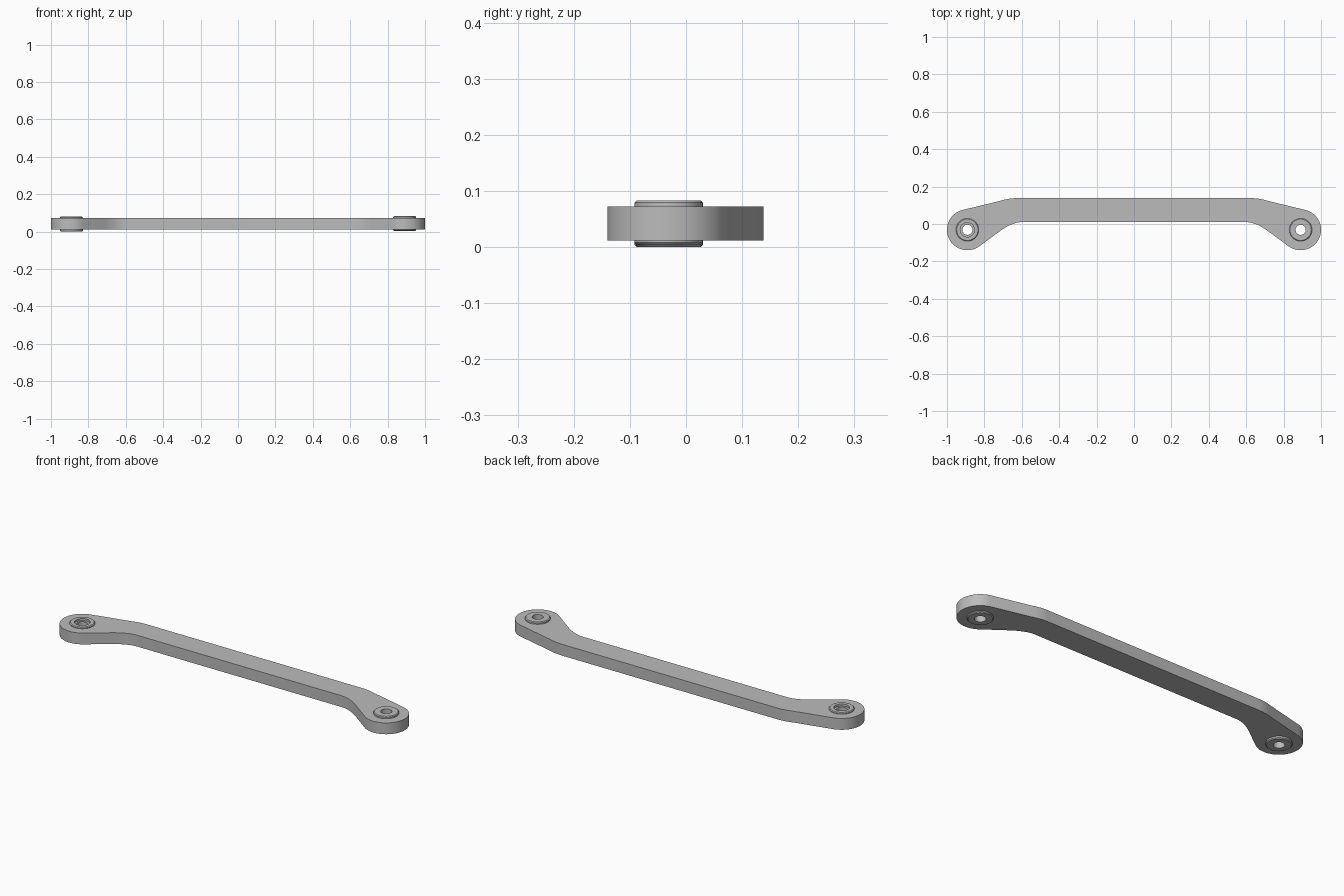
import bpy, bmesh, math
from mathutils import Vector
from mathutils.geometry import interpolate_bezier

if "Cube" in bpy.data.objects:
    bpy.data.objects.remove(bpy.data.objects["Cube"])

metal = bpy.data.materials.new("grey_metal")
metal.use_nodes = True
GREY = (0.5, 0.5, 0.5, 1)
metal.diffuse_color = GREY
metal.node_tree.nodes["Principled BSDF"].inputs["Base Color"].default_value = GREY

EYE_X, EYE_Y, EYE_R = 0.891, -0.031, 0.109
BORE_R, BUSH_R = 0.027, 0.061


def arc(x, y, r, start, end, n):
    """Points on a circle, angles in degrees."""
    angles = [math.radians(start + (end - start) * i / n) for i in range(n + 1)]
    return [Vector((x + r * math.cos(a), y + r * math.sin(a), 0)) for a in angles]


def bend(a, corner, b):
    """Rounded corner between two straight runs."""
    a, c, b = [Vector((*p, 0)) for p in (a, corner, b)]
    return interpolate_bezier(a, a.lerp(c, 2 / 3), b.lerp(c, 2 / 3), b, 10)


def finish(obj):
    obj.data.materials.clear()
    obj.data.materials.append(metal)
    bpy.ops.object.select_all(action='DESELECT')
    obj.select_set(True)
    bpy.context.view_layer.objects.active = obj
    bpy.ops.object.shade_smooth_by_angle(angle=math.radians(35))


def make_arm():
    # Half outline: lower bend, round eye, upper bend; mirrored for the other half
    half = bend((0.6, 0.01), (0.65, 0.01), (0.715, -0.037))
    half += arc(EYE_X, EYE_Y, EYE_R, 234, 436, 40)
    half += bend((0.71, 0.125), (0.67, 0.138), (0.63, 0.138))
    outline = half + [Vector((-p.x, p.y, 0)) for p in reversed(half)]
    loops = [outline] + [arc(s * EYE_X, EYE_Y, BUSH_R - 0.003, 0, 350, 35) for s in (1, -1)]

    curve = bpy.data.curves.new("arm_outline", 'CURVE')
    curve.dimensions = '2D'
    curve.fill_mode = 'BOTH'
    curve.extrude = 0.03
    for pts in loops:
        spline = curve.splines.new('POLY')
        spline.points.add(len(pts) - 1)
        for sp, p in zip(spline.points, pts):
            sp.co = (p.x, p.y, 0, 1)
        spline.use_cyclic_u = True
    obj = bpy.data.objects.new("curved_arm", curve)
    bpy.context.collection.objects.link(obj)
    obj.location.z = 0.042
    bpy.ops.object.select_all(action='DESELECT')
    obj.select_set(True)
    bpy.context.view_layer.objects.active = obj
    bpy.ops.object.convert(target='MESH')
    bm = bmesh.new()
    bm.from_mesh(obj.data)
    bmesh.ops.remove_doubles(bm, verts=bm.verts, dist=1e-5)
    bmesh.ops.recalc_face_normals(bm, faces=bm.faces)
    bm.to_mesh(obj.data)
    bm.free()
    finish(obj)


def make_bush(name, x, bottom, top, sink):
    # Lathed sleeve with chamfered rims and an optional countersink
    c = 0.004
    profile = [(BORE_R, bottom), (BUSH_R - c, bottom), (BUSH_R, bottom + c),
               (BUSH_R, top - c), (BUSH_R - c, top)]
    if sink:
        profile += [(BORE_R + sink, top), (BORE_R + sink, top - sink), (BORE_R, top - sink)]
    else:
        profile += [(BORE_R, top)]
    bm = bmesh.new()
    verts = [bm.verts.new((r, 0, z)) for r, z in profile]
    edges = [bm.edges.new((v, verts[i - 1])) for i, v in enumerate(verts)]
    bmesh.ops.spin(bm, geom=verts + edges, cent=(0, 0, 0), axis=(0, 0, 1),
                   angle=math.tau, steps=36, use_merge=True)
    bmesh.ops.remove_doubles(bm, verts=bm.verts, dist=1e-5)
    bmesh.ops.recalc_face_normals(bm, faces=bm.faces)
    mesh = bpy.data.meshes.new(name)
    bm.to_mesh(mesh)
    bm.free()
    obj = bpy.data.objects.new(name, mesh)
    obj.location = (x, EYE_Y, 0)
    bpy.context.collection.objects.link(obj)
    finish(obj)


make_arm()
make_bush("left_bush", EYE_X, 0.004, 0.083, 0)
make_bush("right_bush", -EYE_X, 0.0, 0.08, 0.011)
